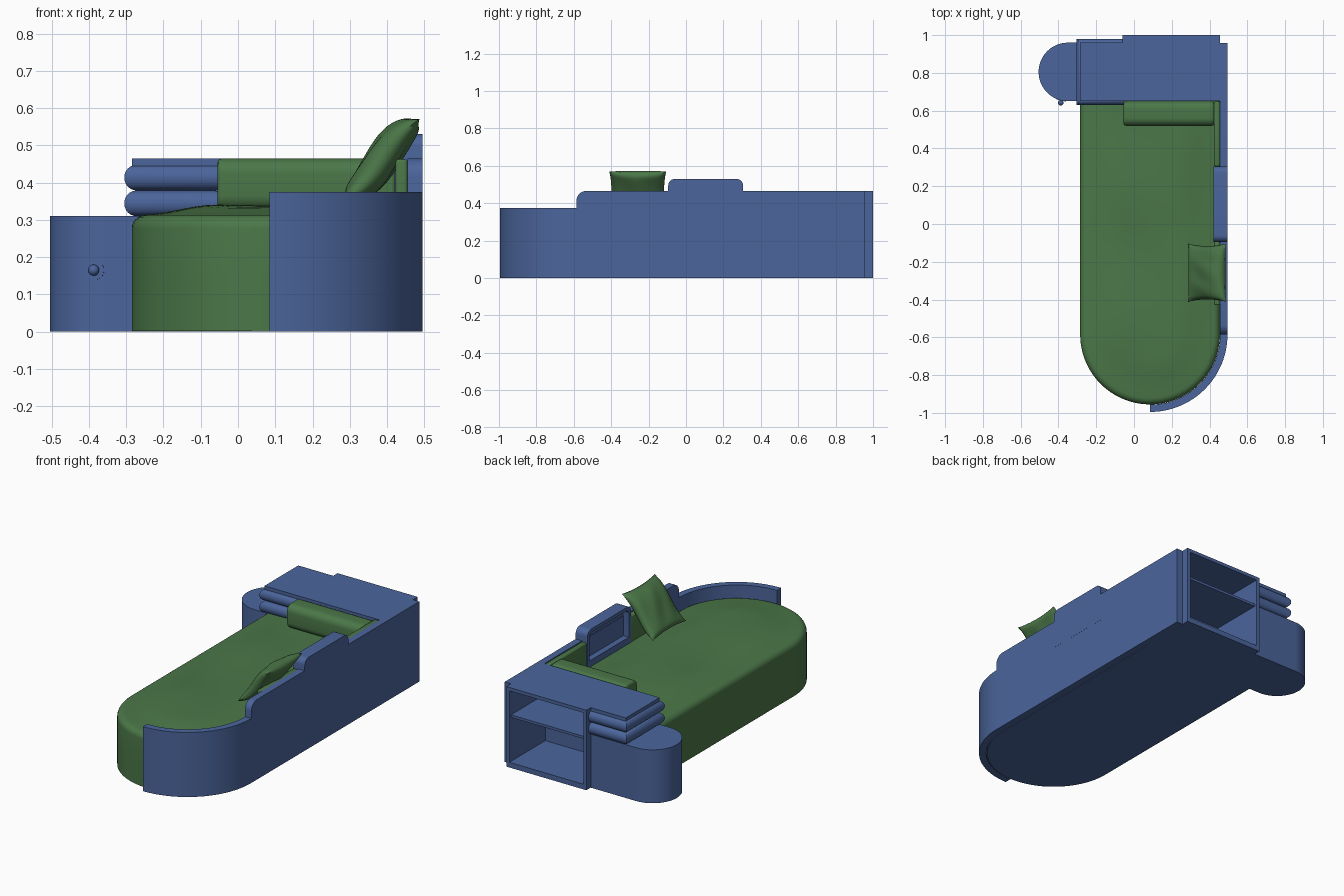
import bpy, bmesh, math
from mathutils import Matrix, Vector

if "Cube" in bpy.data.objects:
    bpy.data.objects.remove(bpy.data.objects["Cube"])


def material(name, color):
    m = bpy.data.materials.new(name)
    m.diffuse_color = color
    m.use_nodes = True
    m.node_tree.nodes["Principled BSDF"].inputs["Base Color"].default_value = m.diffuse_color
    return m


BLUE = material("blue_board", (0.07, 0.13, 0.33, 1))
GREEN = material("green_fabric", (0.07, 0.185, 0.065, 1))


def finish(name, bm, mat, angle=40):
    bmesh.ops.recalc_face_normals(bm, faces=bm.faces)
    me = bpy.data.meshes.new(name)
    bm.to_mesh(me)
    bm.free()
    ob = bpy.data.objects.new(name, me)
    bpy.context.collection.objects.link(ob)
    me.materials.append(mat)
    bpy.ops.object.select_all(action='DESELECT')
    ob.select_set(True)
    bpy.context.view_layer.objects.active = ob
    bpy.ops.object.shade_smooth_by_angle(angle=math.radians(angle))
    return ob


def box(name, lo, hi, mat, bevel=0, pick=lambda e: True, seg=5):
    bm = bmesh.new()
    bmesh.ops.create_cube(bm, size=1)
    for v in bm.verts:
        v.co = [(a + b) / 2 + c * (b - a) for a, b, c in zip(lo, hi, v.co)]
    if bevel:
        bmesh.ops.bevel(bm, geom=[e for e in bm.edges if pick(e)], offset=bevel,
                        segments=seg, profile=0.5, affect='EDGES')
    return finish(name, bm, mat)


def prism(name, outline, place, lo, hi, mat):
    # extrude a 2D outline; place(a, b, h) maps it into space
    bm = bmesh.new()
    f = bm.faces.new([bm.verts.new(place(a, b, lo)) for a, b in outline])
    new = bmesh.ops.extrude_face_region(bm, geom=[f])['geom']
    shift = Vector(place(0, 0, hi)) - Vector(place(0, 0, lo))
    bmesh.ops.translate(bm, vec=shift, verts=[g for g in new if isinstance(g, bmesh.types.BMVert)])
    return finish(name, bm, mat)


def arc(cx, cy, r, a0, a1, n):
    return [(cx + r * math.cos(math.radians(a0 + (a1 - a0) * i / n)),
             cy + r * math.sin(math.radians(a0 + (a1 - a0) * i / n))) for i in range(n + 1)]


def flat(a, b, h): return (a, b, h)
def side(a, b, h): return (h, a, b)


CX, CY, R, BACK = 0.085, -0.585, 0.37, 0.65

# base plate under the bed
prism("bed_base", arc(CX, CY, R - 0.004, 180, 360, 48) + [(CX + R - 0.004, BACK), (CX - R + 0.004, BACK)],
      flat, 0, 0.02, BLUE)

# mattress: U-shaped path lofted inwards, with a softly wavy top
bm = bmesh.new()
rows = [(0, 0.002), (0, 0.15)]
rows += [(0.035 * (1 - math.cos(t)), 0.277 + 0.035 * math.sin(t)) for t in [i * math.pi / 12 for i in range(7)]]
rows += [(0.035 + (R - 0.035) * i / 10, 0.312) for i in range(1, 11)]
grid = []
for d, z in rows:
    r = R - d
    ys = [BACK + (CY - BACK) * i / 30 for i in range(30)]
    path = [(CX - r, y) for y in ys] + arc(CX, CY, r, 180, 360, 48) + [(CX + r, y) for y in reversed(ys)]
    s = min(max((d - 0.01) / 0.22, 0), 1)
    s = s * s * (3 - 2 * s)
    grid.append([bm.verts.new((x, y, z + s * (0.022 + 0.007 * math.sin(9 * y + 4 * x) * math.cos(5 * x + 0.5))))
                 for x, y in path])
for a, b in zip(grid, grid[1:]):
    for i in range(len(a) - 1):
        bm.faces.new((a[i], a[i + 1], b[i + 1], b[i]))
bmesh.ops.remove_doubles(bm, verts=bm.verts, dist=0.0004)
finish("mattress", bm, GREEN)

# curved foot wall
prism("foot_wall", arc(CX, CY, 0.41, -90, 0, 32) + arc(CX, CY, 0.371, 0, -90, 32), flat, 0, 0.375, BLUE)

# long side wall with rounded step
prism("side_wall", [(CY, 0), (0.957, 0), (0.957, 0.465)] + arc(CY + 0.05, 0.415, 0.05, 90, 180, 8),
      side, 0.455, 0.495, BLUE)


# raised niche in the side wall: closed back and a rounded frame
def rounded_top(y0, y1, z0, z1, r):
    return [(y0, z0), (y1, z0)] + arc(y1 - r, z1 - r, r, 0, 90, 8) + arc(y0 + r, z1 - r, r, 90, 180, 8)


outer = rounded_top(-0.095, 0.305, 0.30, 0.53, 0.035)
inner = rounded_top(-0.075, 0.285, 0.35, 0.51, 0.025)
prism("niche_back", outer, side, 0.457, 0.4955, BLUE)
bm = bmesh.new()
loops = [[bm.verts.new(side(a, b, x)) for a, b in o] for o, x in
         ((outer, 0.458), (outer, 0.42), (inner, 0.42), (inner, 0.458))]
n = len(outer)
for k in range(4):
    p, q = loops[k], loops[(k + 1) % 4]
    for i in range(n):
        j = (i + 1) % n
        bm.faces.new((p[i], p[j], q[j], q[i]))
finish("niche_frame", bm, BLUE)

# wall pads either side of the niche
for nm, y0, y1 in (("wall_pad_head", 0.305, 0.65), ("wall_pad_foot", -0.43, -0.095)):
    box(nm, (0.423, y0, 0.28), (0.455, y1, 0.463), GREEN, 0.008, seg=3)

# headboard cabinet, open to the back, one shelf
X0, X1, Y0, Y1, H, T = -0.06, 0.455, 0.65, 1.0, 0.465, 0.02
box("cabinet_front", (X0, Y0, 0), (X1, Y0 + T, H), BLUE)
box("cabinet_left", (X0, Y0, 0), (X0 + T, Y1, H), BLUE)
box("cabinet_right", (X1 - T, Y0, 0), (X1, Y1, H), BLUE)
box("cabinet_bottom", (X0, Y0, 0), (X1, Y1, 0.03), BLUE)
box("cabinet_top", (X0, Y0, H - T), (X1, Y1, H), BLUE)
box("cabinet_shelf", (X0 + T, Y0 + T, 0.285), (X1 - T, Y1 - 0.015, 0.3), BLUE)

# nightstand with round end
prism("nightstand", [(-0.055, 0.65), (-0.055, 0.96)] + arc(-0.35, 0.805, 0.155, 90, 270, 40),
      flat, 0, 0.31, BLUE)

# two bullnose drawers and the cover board above them
for i in range(2):
    z = 0.31 + 0.069 * i
    box("drawer_%d" % (i + 1), (-0.305, 0.63, z), (-0.055, 0.98, z + 0.069), BLUE, 0.033,
        lambda e: abs(e.verts[0].co.z - e.verts[1].co.z) < 1e-4
        and max(v.co.x for v in e.verts) + min(v.co.x for v in e.verts) < -0.2, 6)
box("cover_board", (-0.285, 0.65, 0.445), (-0.055, 0.96, H), BLUE)

# nightstand knob on a thin disc
ang = math.radians(257)
nrm = Vector((math.cos(ang), math.sin(ang), 0))
face = Vector((-0.35, 0.805, 0.165)) + nrm * 0.155
bm = bmesh.new()
rot = nrm.to_track_quat('Z', 'Y').to_matrix().to_4x4()
bmesh.ops.create_cone(bm, cap_ends=True, segments=24, radius1=0.006, radius2=0.006, depth=0.02,
                      matrix=Matrix.Translation(face) @ rot)
bmesh.ops.create_cone(bm, cap_ends=True, segments=24, radius1=0.026, radius2=0.026, depth=0.003,
                      matrix=Matrix.Translation(face - nrm * 0.001) @ rot)
bmesh.ops.create_uvsphere(bm, u_segments=20, v_segments=12, radius=0.015,
                          matrix=Matrix.Translation(face + nrm * 0.012))
finish("knob", bm, BLUE)

# bolster against the headboard
box("bolster", (-0.055, 0.52, 0.325), (0.425, 0.65, 0.465), GREEN, 0.04,
    lambda e: abs(e.verts[0].co.x - e.verts[1].co.x) > 0.1, 6)
bol = bpy.context.object
bev = bol.modifiers.new("soft_ends", 'BEVEL')
bev.width, bev.segments, bev.limit_method, bev.angle_limit = 0.012, 3, 'ANGLE', math.radians(60)

# throw pillow leaning on the side wall
bm = bmesh.new()
N = 24
sheets = []
for s in (1, -1):
    g = []
    for i in range(N + 1):
        row = []
        for j in range(N + 1):
            u, v = 2 * i / N - 1, 2 * j / N - 1
            k = (1 - u * u) * (1 - v * v)
            x = 0.148 * u * (1 - 0.08 * (1 - v * v) * u * u)
            y = 0.153 * v * (1 - 0.08 * (1 - u * u) * v * v)
            z = s * 0.045 * k ** 0.42 + 0.012 * math.sin(2.6 * u) + s * 0.003 * k * math.sin(7 * v + 3 * u)
            row.append(bm.verts.new((x, y, z)))
        g.append(row)
    for i in range(N):
        for j in range(N):
            bm.faces.new((g[i][j], g[i + 1][j], g[i + 1][j + 1], g[i][j + 1]))
bmesh.ops.remove_doubles(bm, verts=bm.verts, dist=0.0003)
bm.transform(Matrix.Translation((0.387, -0.258, 0.462)) @ Matrix.Rotation(math.radians(-45), 4, 'Y'))
finish("throw_pillow", bm, GREEN, 80)
